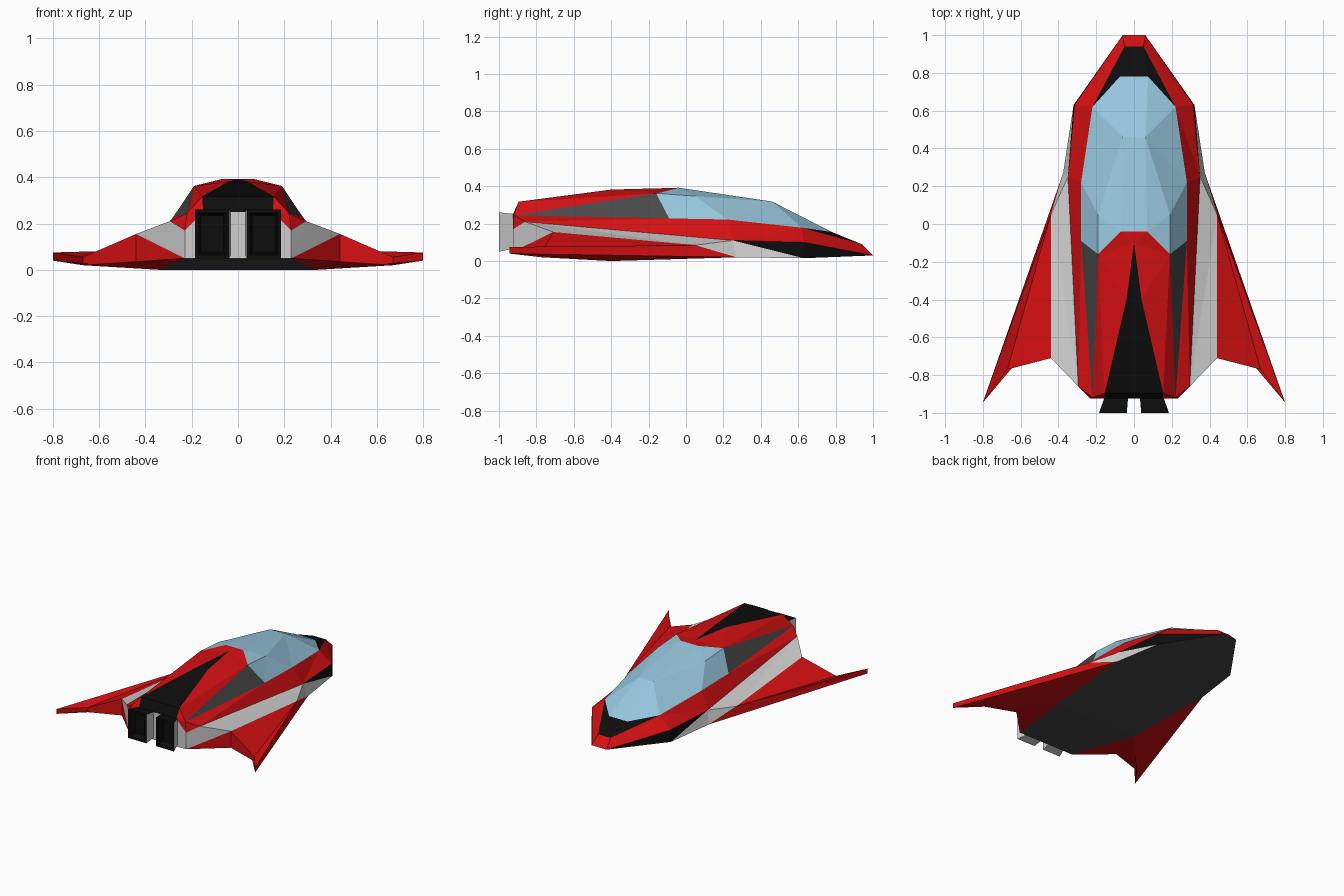
import bpy, bmesh
from mathutils import Vector

if "Cube" in bpy.data.objects:
    bpy.data.objects.remove(bpy.data.objects["Cube"])


def material(name, r, g, b):
    m = bpy.data.materials.new(name)
    m.diffuse_color = (r, g, b, 1)
    m.use_nodes = True
    m.node_tree.nodes["Principled BSDF"].inputs["Base Color"].default_value = m.diffuse_color
    return m


RED = material("red paint", 0.66, 0.005, 0.006)
WHITE = material("pale grey paint", 0.62, 0.62, 0.62)
GREY = material("dark grey", 0.065, 0.065, 0.065)
BLACK = material("black", 0.004, 0.004, 0.004)
GLASS = material("blue glass", 0.31, 0.57, 0.73)

# Shared corner points of the right half, grouped by the line they lie on
P = {}
P.update(  # nose and keel line
    tip=(0.06, 1, 0.03), brow=(0.05, 0.94, 0.09), hood=(0.075, 0.78, 0.155),
    kf=(0.32, 0.63, 0.015), km=(0.375, 0.27, 0.02),
    kr=(0.34, -0.4, 0.0), kb=(0.23, -0.925, 0.05))
P.update(  # lower and upper edge of the red belt
    bf=(0.315, 0.63, 0.10), bm=(0.35, 0.25, 0.11), br=(0.295, -0.86, 0.21),
    sf=(0.22, 0.62, 0.178), sm=(0.28, 0.22, 0.222),
    sc=(0.28, -0.09, 0.228), sr=(0.22, -0.92, 0.245))
P.update(  # roof, canopy and rear wall
    rr=(0.155, -0.895, 0.317), roof=(0.19, -0.16, 0.362), t=(0.07, -0.04, 0.392),
    s0=(0, -0.1, 0.39), s1=(0.04, -0.4, 0.382),
    u=(0.19, 0.05, 0.347), c=(0.06, 0.46, 0.318),
    e=(0.23, -0.925, 0.17), d=(0.15, -0.925, 0.25))
P.update(  # wing
    wm=(0.44, 0.05, 0.085), wr=(0.44, -0.71, 0.155), wk=(0.44, -0.71, 0.035),
    wo=(0.67, -0.77, 0.055), wob=(0.67, -0.77, 0.02),
    tt=(0.80, -0.945, 0.075), tb=(0.80, -0.945, 0.04))


def point(key):
    """A key ending in _ is that point moved onto the centre line."""
    v = Vector(P[key.rstrip("_")])
    if key.endswith("_"):
        v.x = 0
    return v


def finish(name, bm, mats):
    me = bpy.data.meshes.new(name)
    bm.to_mesh(me)
    bm.free()
    for m in mats:
        me.materials.append(m)
    ob = bpy.data.objects.new(name, me)
    bpy.context.collection.objects.link(ob)
    mir = ob.modifiers.new("mirror", "MIRROR")
    mir.merge_threshold = 0.0005
    return ob


def panels(name, mat, *polys, closed=False):
    """Flat panels between named points, facing outwards, mirrored in x."""
    bm = bmesh.new()
    verts = {}
    for poly in polys:
        keys = poly.split()
        for k in keys:
            if k not in verts:
                verts[k] = bm.verts.new(point(k))
        bm.faces.new([verts[k] for k in keys])
    bmesh.ops.triangulate(bm, faces=bm.faces[:])
    if closed:
        bmesh.ops.recalc_face_normals(bm, faces=bm.faces[:])
    else:
        for f in bm.faces:
            f.normal_update()
            mid = f.calc_center_median()
            if f.normal.dot(mid - Vector((0, mid.y * 0.7, 0.06))) < 0:
                f.normal_flip()
    return finish(name, bm, [mat])


# Hull
panels("belly", GREY, "tip_ tip kf kf_", "kf_ kf km km_", "km_ km kr kr_", "kr_ kr kb kb_")
panels("nose_cheek", BLACK, "tip kf bf", "kf bm bf")
panels("hull_side", WHITE, "kf km bm", "km wm bm", "bm wm wr br", "br wr kb", "br kb e")
panels("belt", RED, "tip_ tip brow brow_", "tip bf sf brow", "bf bm sm sf",
       "bm br sr sc sm", "br sr e")
panels("nose_hood", BLACK, "brow sf hood", "brow_ brow hood hood_")

# Rear wall
panels("rear_wall", WHITE, "kb_ kb e d d_")
panels("rear_top", BLACK, "d_ d rr rr_")
panels("rear_corner", RED, "e sr rr d")

# Roof
panels("side_panel", GREY, "sr sc roof")
panels("roof_skin", RED, "sr roof rr", "rr roof s1", "s1 roof t s0", "s0 t t_")
panels("roof_stripe", BLACK, "rr s1 s1_ rr_", "s1 s0 s1_")

# Canopy
panels("canopy", GLASS, "roof sc sm u", "u sm sf c", "t roof u c", "t c c_ t_",
       "c sf hood", "c hood hood_ c_")

# Wing (closed, with its root inside the hull)
panels("wing", RED, "wm tt wo wr", "km tb tt wm", "wr wk wob wo", "wo wob tb tt",
       "wr kb wk", "kr kb wk", "kr wk wob", "kr wob tb", "km kr tb",
       "km wm kr", "wm wr kr", "wr kb kr", closed=True)

# Engine: flared box, black on top and rear with a recessed outlet
bm = bmesh.new()
bmesh.ops.create_cube(bm, size=1)
for v in bm.verts:
    rear, outer, top = v.co.y < 0, v.co.x > 0, v.co.z > 0
    v.co = (
        (0.185 if rear else 0.15) if outer else (0.038 if rear else 0.03),
        -1.0 if rear else -0.9,
        (0.26 if rear else 0.25) if top else (0.05 if rear else 0.07))
bm.normal_update()
for f in bm.faces:
    f.material_index = 1 if f.normal.z > 0.7 or f.normal.y < -0.7 else 0
outlet = [f for f in bm.faces if f.normal.y < -0.7]
bmesh.ops.inset_region(bm, faces=outlet, thickness=0.02)
bmesh.ops.inset_region(bm, faces=outlet, thickness=0.015, depth=-0.05)
for f in bm.faces:
    if f.calc_center_median().y < -0.96:
        f.material_index = 1
finish("engine", bm, [WHITE, BLACK])
